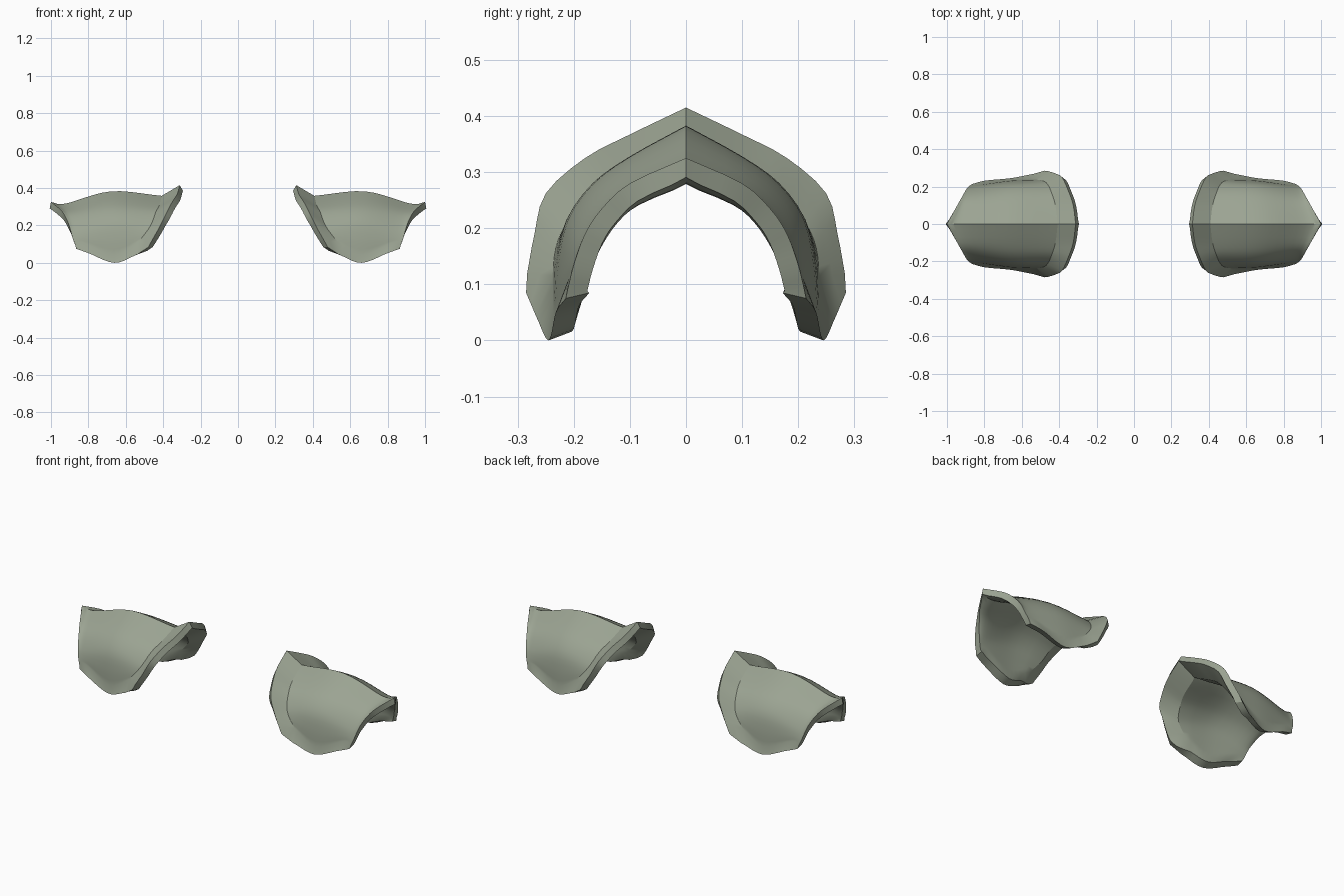
import bpy, bmesh, math
from mathutils import Vector

if "Cube" in bpy.data.objects:
    bpy.data.objects.remove(bpy.data.objects["Cube"])

# Half-arch curves from the ridge down to the hem, going from neck side to arm side.
# The last two points of each are the hem crease and the hem edge.
COLLAR = [(.312, 0, .415), (.325, .1, .367), (.352, .18, .325), (.385, .25, .262),
          (.42, .27, .19), (.46, .283, .12), (.478, .285, .085)]
CREASE = [(.408, 0, .358), (.42, .1, .31), (.44, .165, .27), (.462, .213, .21),
          (.49, .232, .165), (.53, .238, .115), (.537, .268, .045)]
MIDDLE = [(.68, 0, .382), (.67, .1, .327), (.665, .165, .279), (.66, .21, .215),
          (.66, .228, .13), (.66, .234, .042), (.66, .245, 0)]
DIP = [(.92, 0, .317), (.888, .1, .275), (.868, .15, .235), (.853, .187, .18),
       (.84, .203, .14), (.825, .21, .108), (.795, .232, .05)]
TIP = [(1.0, 0, .325), (.945, .1, .28), (.917, .15, .235), (.90, .18, .19),
       (.885, .2, .135), (.87, .21, .095), (.865, .214, .075)]
THICK = .035


def smooth_path(pts, steps):
    """Catmull-Rom through the points."""
    p = [2 * pts[0] - pts[1]] + pts + [2 * pts[-1] - pts[-2]]
    out = []
    for i in range(1, len(p) - 2):
        a, b, c, d = p[i - 1:i + 3]
        for k in range(steps):
            t = k / steps
            out.append(.5 * (2 * b + (c - a) * t + (2 * a - 5 * b + 4 * c - d) * t * t
                             + (3 * b - a - 3 * c + d) * t ** 3))
    return out + [pts[-1]]


def shell_grid():
    """Rows of points: smooth along each arch, sharp at the hem and collar crease."""
    arches = []
    for curve in (COLLAR, CREASE, MIDDLE, DIP, TIP):
        v = [Vector(c) for c in curve]
        arches.append(smooth_path(v[:6], 3) + [v[6]])
    rows = []
    for j in range(len(arches[0])):
        line = [a[j] for a in arches]
        if j == len(arches[0]) - 1:
            body = smooth_path(line[1:], 5)
        else:
            body = smooth_path(line[1:], 5)
        rows.append([line[0], (line[0] + line[1]) / 2] + body)
    # mirror front to back across the ridge
    flip = [[Vector((p.x, -p.y, p.z)) for p in r] for r in rows[:0:-1]]
    return flip + rows


def build_pauldron(name, side, mat):
    grid = shell_grid()
    bm = bmesh.new()
    outer = [[bm.verts.new(p) for p in r] for r in grid]
    nr, nc = len(outer), len(outer[0])

    def skin(g):
        for i in range(nr - 1):
            for j in range(nc - 1):
                bm.faces.new((g[i][j], g[i][j + 1], g[i + 1][j + 1], g[i + 1][j]))

    skin(outer)
    bm.normal_update()
    # inner lining, offset from the outer skin
    inner = []
    for i in range(nr):
        hem = i in (0, nr - 1)
        src = min(max(i, 2), nr - 3) if hem else i
        row = []
        for j in range(nc):
            n = outer[src][j].normal.copy()
            p = outer[i][j].co
            centre = Vector((p.x, 0, .1))
            if n.dot(p - centre) < 0:
                n.negate()
            q = p - n * (THICK * (1.2 if hem else 1))
            if hem:
                q.z += .018
            if p.y == 0:
                q.y = 0
            row.append(bm.verts.new(q))
        inner.append(row)
    skin(inner)
    # rim joining both skins
    loop = ([(0, j) for j in range(nc)] + [(i, nc - 1) for i in range(1, nr)]
            + [(nr - 1, j) for j in range(nc - 2, -1, -1)] + [(i, 0) for i in range(nr - 2, 0, -1)])
    for (a, b), (c, d) in zip(loop, loop[1:] + loop[:1]):
        bm.faces.new((outer[a][b], outer[c][d], inner[c][d], inner[a][b]))
    for v in bm.verts:
        v.co.x *= side
    bmesh.ops.recalc_face_normals(bm, faces=bm.faces)
    me = bpy.data.meshes.new(name)
    bm.to_mesh(me)
    bm.free()
    me.materials.append(mat)
    ob = bpy.data.objects.new(name, me)
    bpy.context.collection.objects.link(ob)
    bpy.ops.object.select_all(action='DESELECT')
    ob.select_set(True)
    bpy.context.view_layer.objects.active = ob
    bpy.ops.object.shade_smooth_by_angle(angle=math.radians(30))


sage = bpy.data.materials.new("sage_grey")
sage.diffuse_color = (.33, .37, .29, 1)
sage.use_nodes = True
sage.node_tree.nodes["Principled BSDF"].inputs["Base Color"].default_value = sage.diffuse_color
build_pauldron("right_shoulder_guard", 1, sage)
build_pauldron("left_shoulder_guard", -1, sage)
